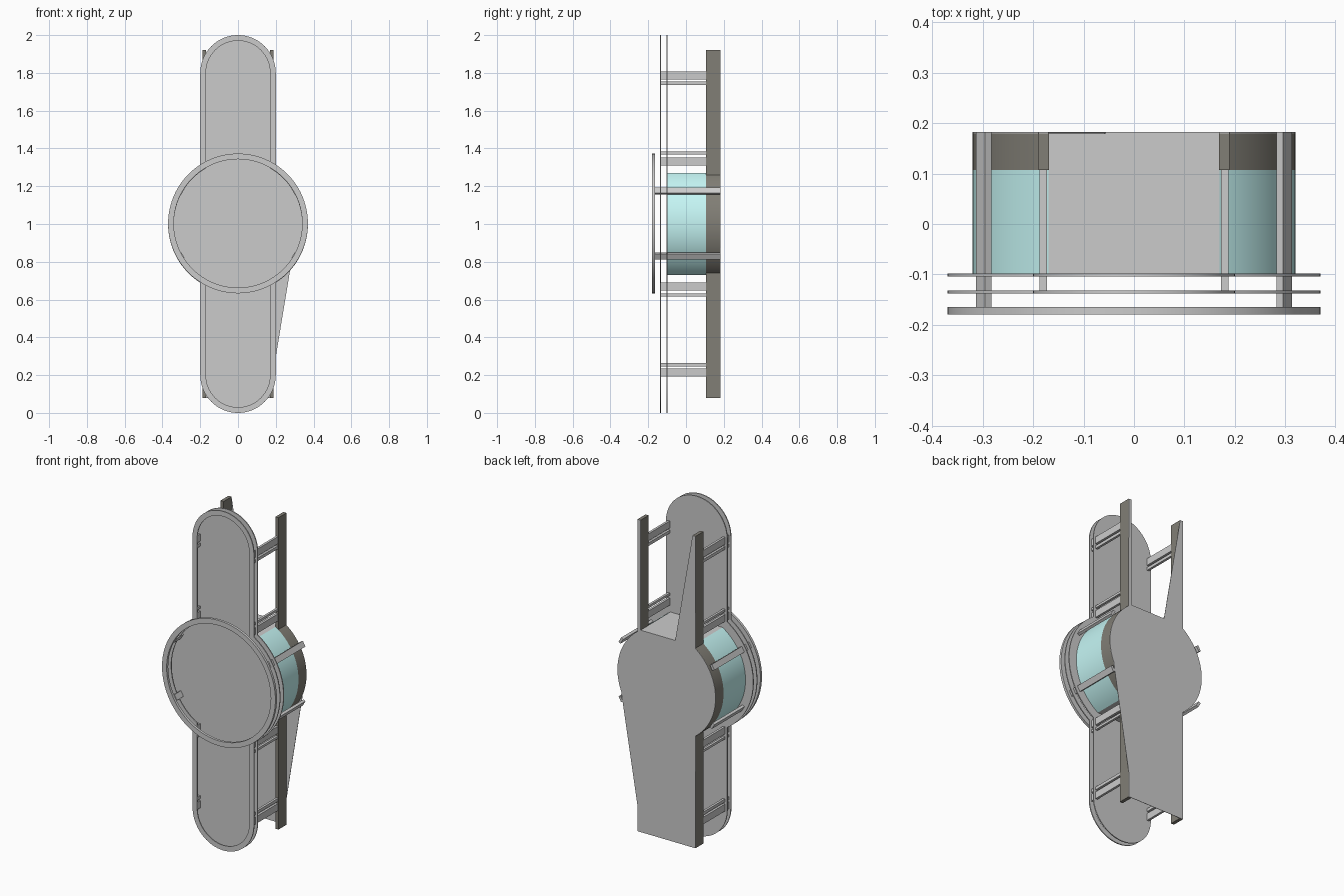
import bpy, bmesh
from math import sin, cos, acos, radians, pi
from mathutils import Matrix

if "Cube" in bpy.data.objects:
    bpy.data.objects.remove(bpy.data.objects["Cube"])


def material(name, rgb):
    m = bpy.data.materials.new(name)
    m.diffuse_color = (*rgb, 1)
    m.use_nodes = True
    m.node_tree.nodes["Principled BSDF"].inputs["Base Color"].default_value = m.diffuse_color
    return m


DARK = material("dark_metal", (0.22, 0.21, 0.18))
GLASS = material("pale_cyan", (0.56, 0.92, 0.91))


def finish(name, bm, mat=None):
    bmesh.ops.recalc_face_normals(bm, faces=bm.faces)
    me = bpy.data.meshes.new(name)
    bm.to_mesh(me)
    bm.free()
    ob = bpy.data.objects.new(name, me)
    bpy.context.collection.objects.link(ob)
    if mat:
        me.materials.append(mat)
    return ob


def arc(r, a0, a1, cz=1.0, n=32):
    return [(r * cos(a0 + (a1 - a0) * i / n), cz + r * sin(a0 + (a1 - a0) * i / n))
            for i in range(n + 1)]


def plate(name, pts, y0, y1, inner=None, mat=None):
    """Extrude an x/z outline along y; with an inner outline it becomes a frame."""
    bm = bmesh.new()
    loops = [[[bm.verts.new((x, y, z)) for x, z in p] for y in (y0, y1)]
             for p in ([pts, inner] if inner else [pts])]
    n = len(pts)
    for front, back in loops:
        for i in range(n):
            j = (i + 1) % n
            bm.faces.new((front[i], front[j], back[j], back[i]))
    if inner:
        for side in (0, 1):
            o, k = loops[0][side], loops[1][side]
            for i in range(n):
                j = (i + 1) % n
                bm.faces.new((o[i], o[j], k[j], k[i]))
    else:
        for loop in loops[0]:
            bm.faces.new(loop)
    return finish(name, bm, mat)


def box(name, centre, size, angle=0, mat=None):
    bm = bmesh.new()
    bmesh.ops.create_cube(bm, size=1, matrix=Matrix.Translation(centre)
                          @ Matrix.Rotation(angle, 4, 'Y')
                          @ Matrix.Diagonal((*size, 1)))
    return finish(name, bm, mat)


def sign_outline(w, r):
    """Tall rounded panel merged with a central disc."""
    a = acos(w / r)
    return (arc(w, 0, pi, 1.8) + arc(r, pi - a, pi + a)
            + arc(w, pi, 2 * pi, 0.2) + arc(r, -a, a))


# Front panel and raised rim
plate("front_panel", sign_outline(0.2, 0.37), -0.104, -0.098)
plate("panel_rim", sign_outline(0.2, 0.37), -0.138, -0.132, sign_outline(0.17, 0.34))

# Round ring in front of everything
full = lambda r: arc(r, 0, 2 * pi, 1.003, 96)[:-1]
plate("front_ring", full(0.37), -0.18, -0.165, full(0.34))

# Central drum: core with flat top and bottom, cyan and dark curved bands
R, W, BACK, MID = 0.32, 0.17, 0.182, 0.107
a = acos(W / R)
plate("drum_core", arc(R - 0.004, -a, a) + arc(R - 0.004, pi - a, pi + a), -0.098, BACK - 0.003)
top = R * sin(a)
for s, label in ((1, "top"), (-1, "bottom")):
    box("drum_" + label, (0, (BACK - 0.098) / 2, 1 + s * (top - 0.002)),
        (2 * W, BACK + 0.098, 0.004))
for mid, side in ((0, "right"), (pi, "left")):
    outer, inner = arc(R, mid - a, mid + a), arc(R - 0.01, mid - a, mid + a)
    band = outer + inner[::-1]
    plate("glass_band_" + side, band, -0.098, MID, mat=GLASS)
    plate("dark_band_" + side, band, MID, BACK - 0.002, mat=DARK)

# Rear side rails above and below the drum
for sx in (-1, 1):
    for sz in (-1, 1):
        box("rear_rail", (sx * 0.179, (MID + BACK) / 2 - 0.001, 1 + sz * 0.59),
            (0.02, BACK - MID - 0.002, 0.66), mat=DARK)

# Irregular rear sheet with an upper wedge and a tapering lower side
b = acos(0.19 / R)
sheet = ([(-0.17, 1.92), (-0.057, 1 + top), (0.169, 1 + top), (0.169, 1.92), (0.189, 1.92)]
         + arc(R, b, -0.41) + [(0.293, 0.86), (0.189, 0.23), (0.189, 0.08), (-0.189, 0.08)]
         + arc(R, pi + b, pi - b) + [(-0.189, 1.92)])
plate("rear_sheet", sheet, BACK - 0.002, BACK)

# Paired brackets joining the panel to the rear rails
for sx in (-1, 1):
    for sz in (-1, 1):
        for dz, h in ((0.787, 0.042), (0.745, 0.018), (0.376, 0.014), (0.332, 0.042)):
            box("panel_bracket", (sx * 0.18, (MID - 0.135) / 2, 1 + sz * dz),
                (0.014, MID + 0.135, h))

# Four struts carrying the front ring
for deg in (30, 150, 210, 330):
    t = radians(deg)
    box("ring_strut", (0.344 * cos(t), (BACK - 0.165) / 2, 1.003 + 0.344 * sin(t)),
        (0.015, BACK + 0.165, 0.034), -t)

# Smooth the curved parts
for ob in bpy.data.objects:
    if any(k in ob.name for k in ("panel_rim", "front_panel", "ring", "band", "core")):
        bpy.ops.object.select_all(action='DESELECT')
        ob.select_set(True)
        bpy.context.view_layer.objects.active = ob
        bpy.ops.object.shade_smooth_by_angle(angle=radians(30))
